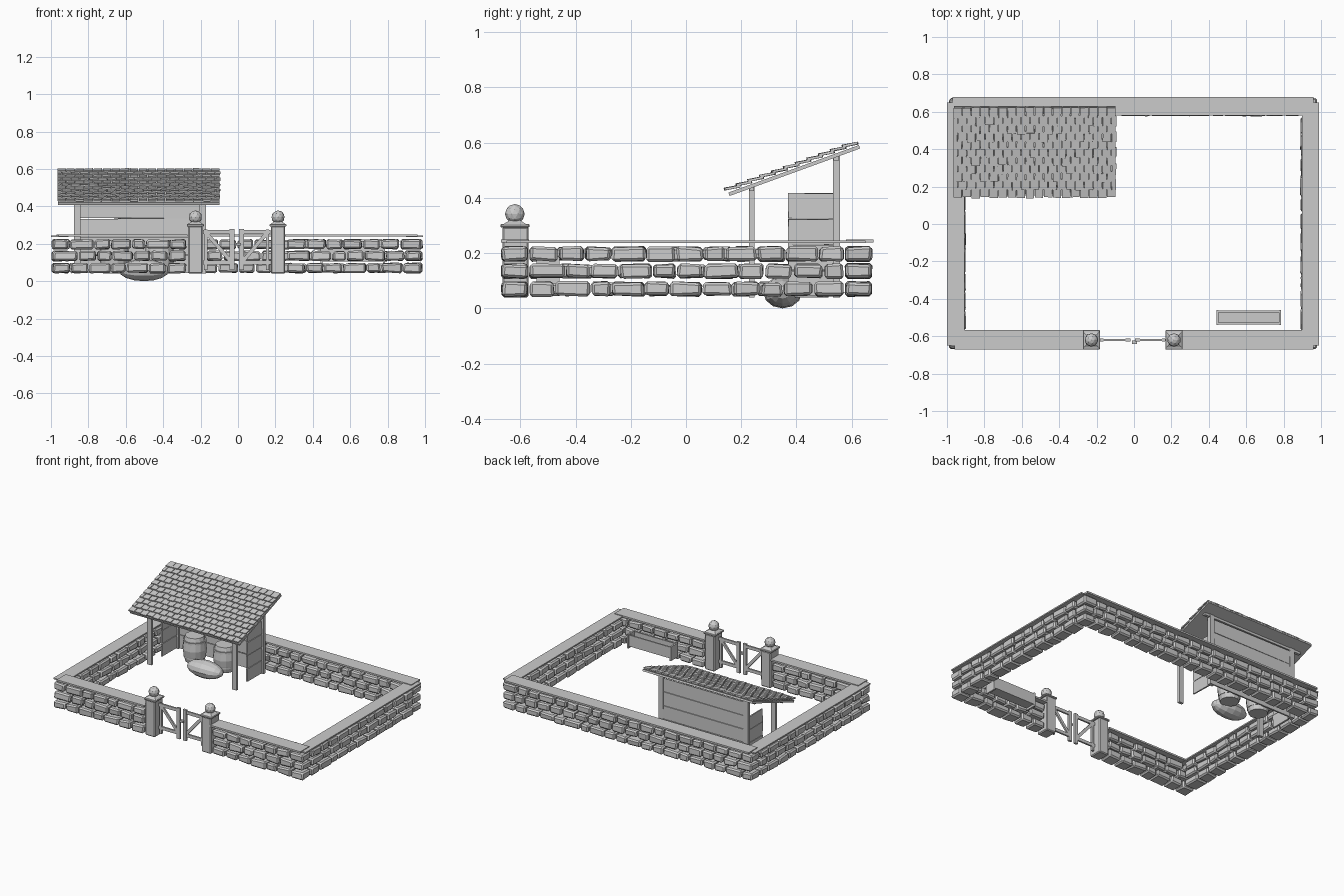
import bpy, bmesh, math, random
from mathutils import Matrix, Vector

if "Cube" in bpy.data.objects:
    bpy.data.objects.remove(bpy.data.objects["Cube"])

random.seed(7)


def box(bm, lo, hi, mat=Matrix(), jitter=0.0):
    """Add an axis-aligned box lo..hi, optionally jittered, then transformed by mat."""
    size = [h - l for l, h in zip(lo, hi)]
    mid = [(h + l) / 2 for l, h in zip(lo, hi)]
    verts = bmesh.ops.create_cube(bm, size=1)["verts"]
    for v in verts:
        v.co = mat @ Vector([c * s + m + random.uniform(-jitter, jitter)
                             for c, s, m in zip(v.co, size, mid)])


def finish(bm, name, bevel=0.0):
    me = bpy.data.meshes.new(name)
    bm.to_mesh(me)
    bm.free()
    ob = bpy.data.objects.new(name, me)
    bpy.context.collection.objects.link(ob)
    if bevel:
        m = ob.modifiers.new("bevel", "BEVEL")
        m.width, m.segments = bevel, 1
    return ob


def boxes(name, items, bevel=0.0, jitter=0.0):
    bm = bmesh.new()
    for lo, hi in items:
        box(bm, lo, hi, jitter=jitter)
    return finish(bm, name, bevel)


def bar(bm, a, b, w, d):
    """Flat bar in the xz plane from a to b, given width and depth, at the gate's y."""
    dx, dz = b[0] - a[0], b[1] - a[1]
    mat = (Matrix.Translation((a[0], -0.62, a[1]))
           @ Matrix.Rotation(-math.atan2(dz, dx), 4, 'Y'))
    box(bm, (0, -d / 2, -w / 2), (math.hypot(dx, dz), d / 2, w / 2), mat)


# Dry stone walls: three rows of loose stones, with a thin cap
def stone_wall(name, a, b, fixed, along_x):
    bm = bmesh.new()
    for row, (z0, z1) in enumerate([(0.045, 0.095), (0.11, 0.16), (0.172, 0.222)]):
        n = round((b - a) / 0.1)
        cuts = [a + (b - a) * i / n for i in range(n + 1)]
        for i in range(1, n):
            cuts[i] += random.uniform(-0.018, 0.018) + (0.02 if row == 1 else 0)
        for s, e in zip(cuts, cuts[1:]):
            p, q = fixed - 0.046, fixed + 0.046
            s, e = s + 0.004, e - 0.004
            if along_x:
                box(bm, (s, p, z0), (e, q, z1), jitter=0.0045)
            else:
                box(bm, (p, s, z0), (q, e, z1), jitter=0.0045)
    finish(bm, name, 0.009)


stone_wall("front_wall_left", -0.99, -0.275, -0.62, True)
stone_wall("front_wall_right", 0.26, 0.98, -0.62, True)
stone_wall("back_wall", -0.99, 0.98, 0.625, True)
stone_wall("left_wall", -0.57, 0.575, -0.948, False)
stone_wall("right_wall", -0.57, 0.575, 0.938, False)

boxes("wall_caps", [
    ((-0.96, -0.67, 0.238), (-0.27, -0.568, 0.25)),
    ((0.25, -0.67, 0.238), (0.96, -0.568, 0.25)),
    ((-0.97, 0.58, 0.238), (0.96, 0.68, 0.25)),
    ((-1.0, -0.65, 0.236), (-0.905, 0.65, 0.245)),
    ((0.897, -0.65, 0.236), (0.988, 0.65, 0.245)),
])

# Gate posts with pyramid caps and faceted balls
for side, x in (("left", -0.228), ("right", 0.214)):
    boxes("gate_post_" + side, [((x - 0.038, -0.665, 0.04), (x + 0.038, -0.57, 0.295))], 0.006)
    boxes("gate_post_slab_" + side, [((x - 0.046, -0.672, 0.292), (x + 0.046, -0.566, 0.306))], 0.004)
    bm = bmesh.new()
    bmesh.ops.create_cone(bm, cap_ends=True, segments=4, radius1=0.056, radius2=0.02, depth=0.016,
                          matrix=Matrix.Translation((x, -0.62, 0.314)) @ Matrix.Rotation(math.pi / 4, 4, 'Z'))
    bmesh.ops.create_icosphere(bm, subdivisions=2, radius=0.036,
                               matrix=Matrix.Translation((x, -0.62, 0.342)))
    finish(bm, "gate_post_ball_" + side)

# Two gate leaves mirrored about the opening
for side, s in (("left", -1), ("right", 1)):
    bm = bmesh.new()
    c = -0.007
    X = lambda d: c + s * d
    bar(bm, (X(0.025), 0.06), (X(0.025), 0.28), 0.026, 0.016)
    bar(bm, (X(0.165), 0.06), (X(0.165), 0.275), 0.018, 0.014)
    bar(bm, (X(0.02), 0.262), (X(0.18), 0.262), 0.022, 0.012)
    bar(bm, (X(0.02), 0.1), (X(0.18), 0.1), 0.022, 0.012)
    bar(bm, (X(0.035), 0.11), (X(0.16), 0.255), 0.02, 0.012)
    finish(bm, "gate_leaf_" + side)
boxes("gate_latch", [((-0.012, -0.642, 0.19), (0.016, -0.624, 0.205))])

# Shelter frame
posts = []
for x in (-0.86, -0.19):
    posts += [((x - 0.018, 0.228, 0.04), (x + 0.018, 0.248, 0.445)),
              ((x - 0.018, 0.532, 0.04), (x + 0.018, 0.558, 0.553))]
boxes("shelter_posts", posts)
boxes("shelter_beams", [((-0.93, 0.23, 0.425), (-0.13, 0.246, 0.442)),
                        ((-0.93, 0.535, 0.535), (-0.13, 0.555, 0.552))])

# Shelter boarding: back, and half-depth boards at both ends
boxes("shelter_back_boards",
      [((-0.87, 0.543, 0.045 + i * 0.097), (-0.185, 0.552, 0.139 + i * 0.097)) for i in range(5)],
      jitter=0.002)
boxes("shelter_side_boards",
      [((x - 0.005, 0.37, 0.045 + i * 0.0935), (x + 0.005, 0.54, 0.136 + i * 0.0935))
       for x in (-0.86, -0.19) for i in range(4)], jitter=0.0015)

# Sloping roof with staggered shingles
roof = Matrix.Translation((0, 0.158, 0.407)) @ Matrix.Rotation(math.radians(20), 4, 'X')
bm = bmesh.new()
box(bm, (-0.962, 0, 0), (-0.098, 0.503, 0.013), roof)
finish(bm, "roof_deck")
bm = bmesh.new()
rows, cols, x0, x1 = 11, 18, -0.965, -0.095
w = (x1 - x0) / cols
for r in range(rows):
    tilt = (roof @ Matrix.Translation((0, -0.008 + r * 0.0455, 0.025))
            @ Matrix.Rotation(math.radians(-9), 4, 'X'))
    for c in range(cols + r % 2):
        a = x0 + (c - 0.5 * (r % 2)) * w
        b = min(a + w - 0.004, x1)
        a = max(a, x0)
        d = random.uniform(-0.004, 0.004)
        box(bm, (a, d, 0), (b, 0.056 + min(d, 0), 0.009), tilt, 0.001)
finish(bm, "roof_shingles")


# Barrels with hoops under the roof
def lathe(bm, profile, n, mat):
    rings = [[bm.verts.new(mat @ Vector((r * math.cos(2 * math.pi * k / n),
                                         r * math.sin(2 * math.pi * k / n), z)))
              for k in range(n)] for r, z in profile]
    for p, q in zip(rings, rings[1:]):
        for k in range(n):
            bm.faces.new((p[k], p[(k + 1) % n], q[(k + 1) % n], q[k]))
    bm.faces.new(rings[0][::-1])
    bm.faces.new(rings[-1])


for side, x in (("left", -0.66), ("right", -0.42)):
    bm = bmesh.new()
    at = Matrix.Translation((x, 0.455, 0.04))
    lathe(bm, [(0.062, 0), (0.074, 0.045), (0.08, 0.09), (0.074, 0.135), (0.062, 0.18)], 14, at)
    for z, r in ((0.03, 0.073), (0.138, 0.077)):
        lathe(bm, [(r, z), (r, z + 0.014)], 14, at)
    finish(bm, "barrel_" + side)

# Full sack lying in front of the barrels
bm = bmesh.new()
bmesh.ops.create_uvsphere(bm, u_segments=12, v_segments=8, radius=1,
                          matrix=Matrix.Translation((-0.503, 0.35, 0.058))
                          @ Matrix.Diagonal((0.135, 0.07, 0.058, 1)) @ Matrix.Rotation(math.pi / 2, 4, 'Y'))
finish(bm, "sack")

# Feed trough inside the front wall
boxes("trough", [
    ((0.45, -0.535, 0.105), (0.78, -0.465, 0.115)),
    ((0.45, -0.537, 0.105), (0.78, -0.527, 0.185)),
    ((0.45, -0.473, 0.105), (0.78, -0.463, 0.185)),
    ((0.44, -0.541, 0.09), (0.452, -0.459, 0.19)),
    ((0.775, -0.541, 0.09), (0.787, -0.459, 0.19)),
])
